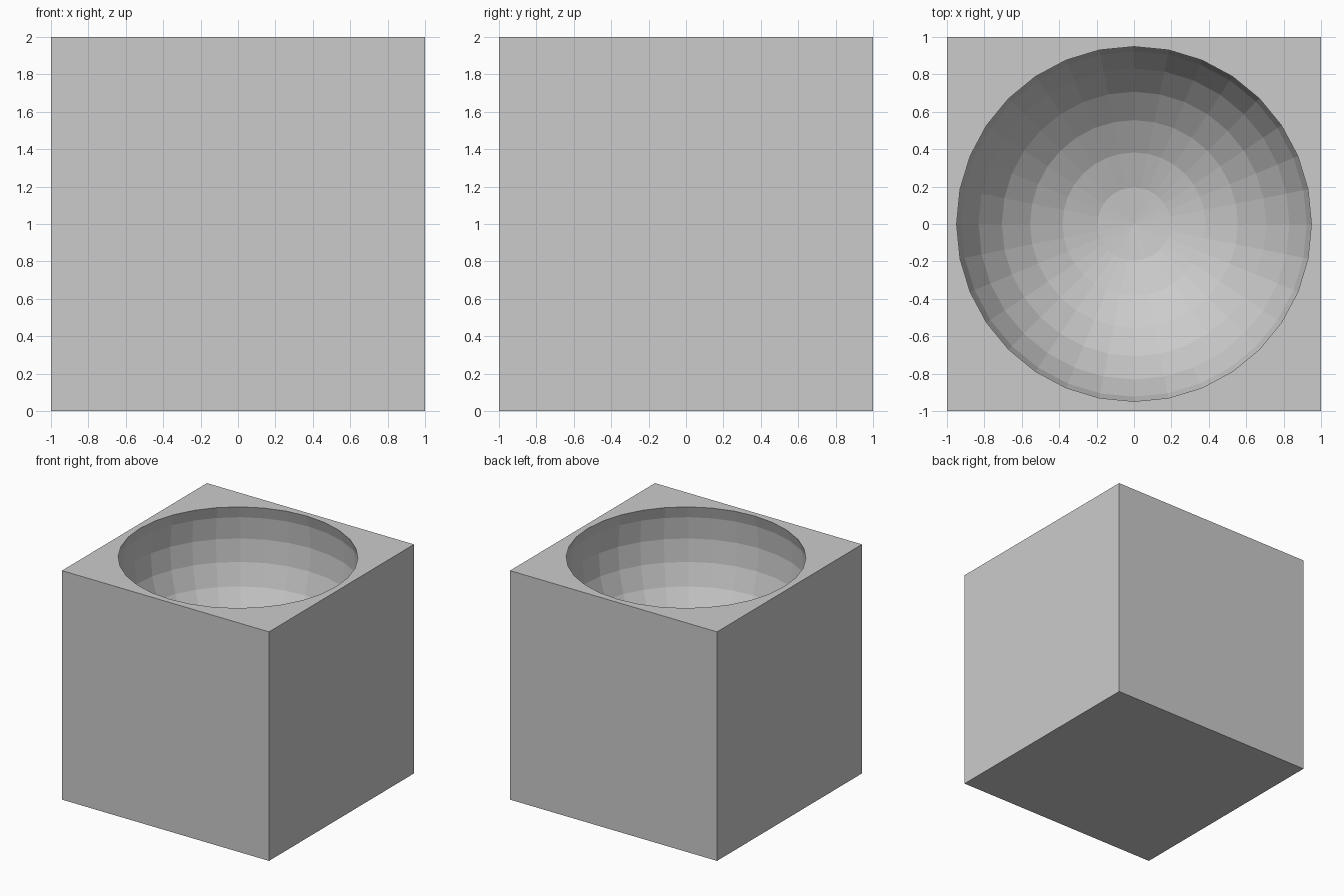
import bpy

if "Cube" in bpy.data.objects:
    bpy.data.objects.remove(bpy.data.objects["Cube"])

# Solid cube standing on the ground
bpy.ops.mesh.primitive_cube_add(size=2, location=(0, 0, 1))
block = bpy.context.object
block.name = "hollowed_block"

# Faceted sphere that carves the bowl; its widest ring lies below the rim
bpy.ops.mesh.primitive_uv_sphere_add(segments=32, ring_count=16, radius=1.0,
                                     location=(0, 0, 1.7))
cutter = bpy.context.object
cutter.name = "bowl_cutter"
# Keep a hair's width of wall where the widest ring would touch the sides
cutter.scale = (0.9995, 0.9995, 1)

# Carve the bowl
cut = block.modifiers.new("bowl", 'BOOLEAN')
cut.operation = 'DIFFERENCE'
cut.solver = 'EXACT'
cut.object = cutter
bpy.context.view_layer.objects.active = block
bpy.ops.object.modifier_apply(modifier=cut.name)
bpy.data.objects.remove(cutter, do_unlink=True)
